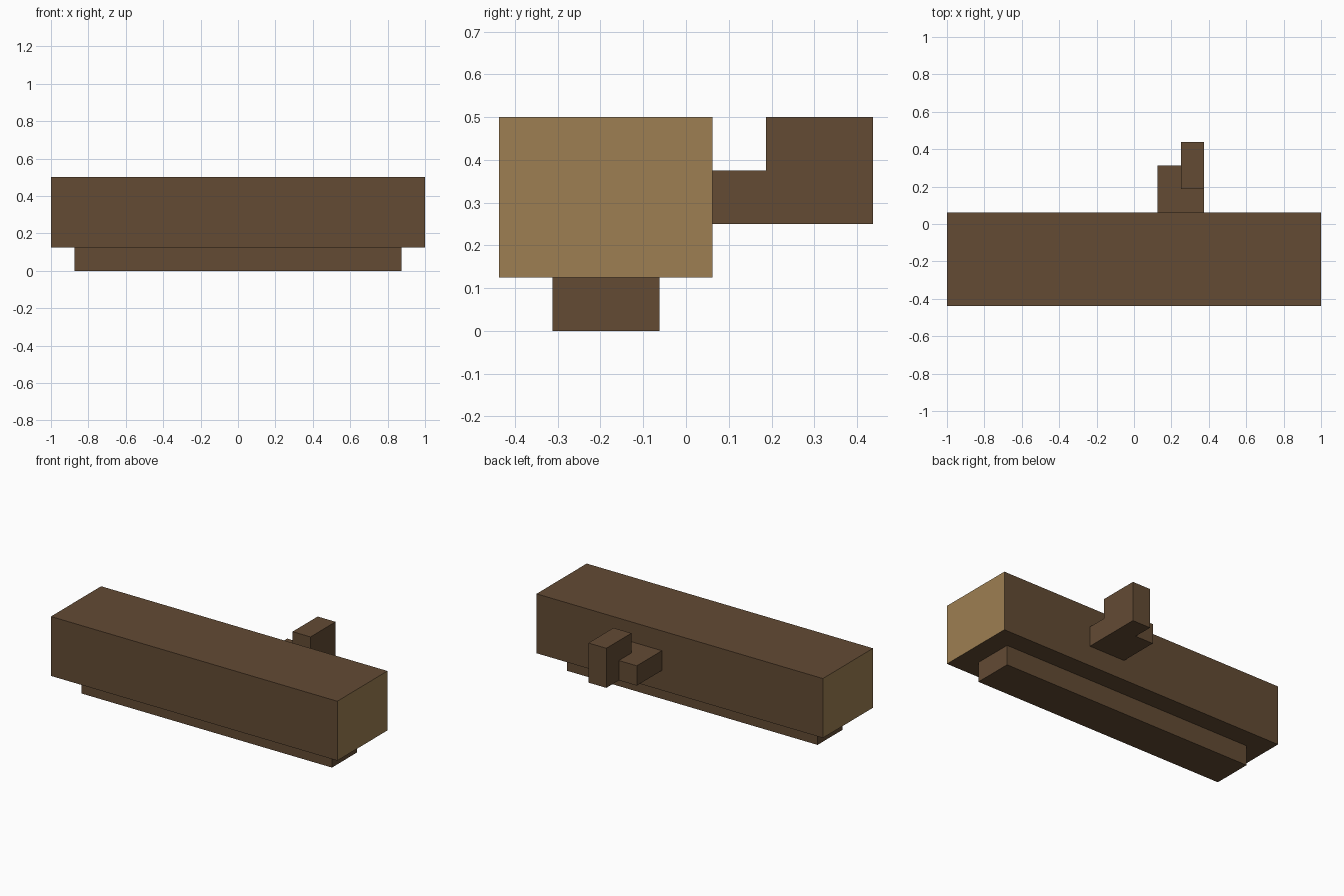
import bpy
import bmesh

if "Cube" in bpy.data.objects:
    bpy.data.objects.remove(bpy.data.objects["Cube"])


def make_material(name, rgb):
    mat = bpy.data.materials.new(name)
    mat.diffuse_color = (*rgb, 1.0)
    mat.use_nodes = True
    mat.node_tree.nodes["Principled BSDF"].inputs["Base Color"].default_value = mat.diffuse_color
    return mat


bark = make_material("bark_brown", (0.125, 0.070, 0.034))
cut_wood = make_material("cut_wood_tan", (0.337, 0.212, 0.084))


def prism(name, profile, x0, x1, end_material=None):
    """Extrude a (y, z) profile along x from x0 to x1."""
    bm = bmesh.new()
    base = bm.faces.new([bm.verts.new((x0, y, z)) for y, z in profile])
    ext = bmesh.ops.extrude_face_region(bm, geom=[base], use_keep_orig=True)
    verts = [g for g in ext["geom"] if isinstance(g, bmesh.types.BMVert)]
    bmesh.ops.translate(bm, verts=verts, vec=(x1 - x0, 0, 0))
    bmesh.ops.recalc_face_normals(bm, faces=bm.faces)
    if end_material:
        for f in bm.faces:
            f.material_index = int(abs(f.normal.x) > 0.9)
    mesh = bpy.data.meshes.new(name)
    bm.to_mesh(mesh)
    bm.free()
    mesh.materials.append(bark)
    if end_material:
        mesh.materials.append(end_material)
    obj = bpy.data.objects.new(name, mesh)
    bpy.context.collection.objects.link(obj)
    return obj


def rect(y0, y1, z0, z1):
    return [(y0, z0), (y1, z0), (y1, z1), (y0, z1)]


# Main log with pale sawn ends
prism("log", rect(-0.4375, 0.0625, 0.125, 0.5), -1.0, 1.0, cut_wood)

# Narrow strip the log rests on
prism("log_base", rect(-0.3125, -0.0625, 0.0, 0.125), -0.875, 0.875)

# Branch stub on the back: L-shaped arm and a low block beside it
prism("branch_arm",
      [(0.0625, 0.25), (0.4375, 0.25), (0.4375, 0.5),
       (0.1875, 0.5), (0.1875, 0.375), (0.0625, 0.375)],
      0.25, 0.375)
prism("branch_stub", rect(0.0625, 0.3125, 0.25, 0.375), 0.125, 0.25)
